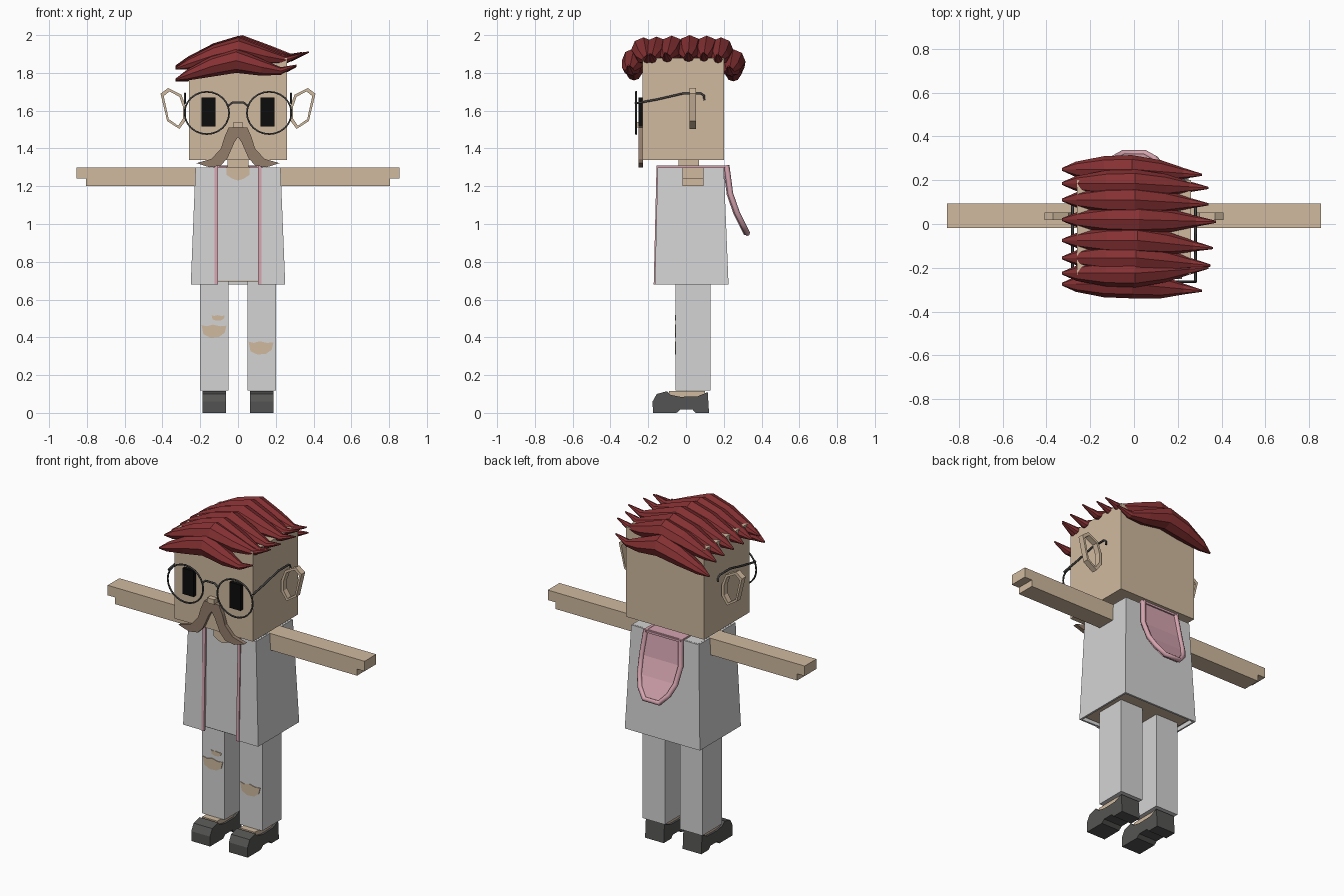
import bpy, bmesh, math

cube = bpy.data.objects.get("Cube")
if cube:
    bpy.data.objects.remove(cube, do_unlink=True)


def material(name, r, g, b):
    def lin(c):
        c /= 255
        return c / 12.92 if c < 0.04 else ((c + 0.055) / 1.055) ** 2.4
    m = bpy.data.materials.new(name)
    m.use_nodes = True
    col = (lin(r), lin(g), lin(b), 1)
    m.diffuse_color = col
    m.node_tree.nodes["Principled BSDF"].inputs["Base Color"].default_value = col
    return m


SKIN = material("skin", 208, 186, 159)
CLOTH = material("light grey cloth", 212, 212, 212)
PINK = material("pink lining", 213, 164, 176)
HAIR = material("dark red hair", 134, 49, 51)
BROWN = material("brown moustache", 146, 124, 106)
SHOE = material("charcoal shoe", 84, 84, 83)
METAL = material("dark metal", 66, 66, 66)
BLACK = material("black", 12, 12, 12)


def loft(name, rings, mat, caps=True, closed=True, loop=False, fix=True):
    """Skin a list of point rings with quads, with optional end caps."""
    bm = bmesh.new()
    vs = [[bm.verts.new(p) for p in ring] for ring in rings]
    n = len(vs[0])
    pairs = list(zip(vs, vs[1:])) + ([(vs[-1], vs[0])] if loop else [])
    for a, b in pairs:
        for i in range(n if closed else n - 1):
            j = (i + 1) % n
            bm.faces.new((a[i], a[j], b[j], b[i]))
    if caps:
        bm.faces.new(vs[0][::-1])
        bm.faces.new(vs[-1])
    if fix:
        bmesh.ops.recalc_face_normals(bm, faces=bm.faces[:])
    me = bpy.data.meshes.new(name)
    bm.to_mesh(me)
    bm.free()
    me.materials.append(mat)
    ob = bpy.data.objects.new(name, me)
    bpy.context.collection.objects.link(ob)
    return ob


def rect(x0, x1, y0, y1, z):
    return [(x0, y0, z), (x1, y0, z), (x1, y1, z), (x0, y1, z)]


def box(name, x0, x1, y0, y1, z0, z1, mat):
    return loft(name, [rect(x0, x1, y0, y1, z0), rect(x0, x1, y0, y1, z1)], mat)


def front_plate(name, pts, y0, y1, mat):
    return loft(name, [[(x, y, z) for x, z in pts] for y in (y0, y1)], mat)


def side_prism(name, pts, x0, x1, mat):
    return loft(name, [[(x, y, z) for y, z in pts] for x in (x0, x1)], mat)


def tube(name, pts, r, mat, cyclic=False):
    cu = bpy.data.curves.new(name, "CURVE")
    cu.dimensions = "3D"
    cu.bevel_depth = r
    cu.bevel_resolution = 1
    cu.use_fill_caps = True
    sp = cu.splines.new("POLY")
    sp.points.add(len(pts) - 1)
    for p, q in zip(sp.points, pts):
        p.co = (*q, 1)
    sp.use_cyclic_u = cyclic
    cu.materials.append(mat)
    ob = bpy.data.objects.new(name, cu)
    bpy.context.collection.objects.link(ob)
    return ob


def solidify(ob, t):
    mod = ob.modifiers.new("thickness", "SOLIDIFY")
    mod.thickness = t
    mod.offset = -1


# Head, neck, nose
box("head", -0.26, 0.26, -0.23, 0.20, 1.34, 1.88, SKIN)
box("neck", -0.055, 0.055, -0.04, 0.07, 1.28, 1.35, SKIN)
box("nose", -0.023, 0.023, -0.26, -0.225, 1.51, 1.54, SKIN)

# Shirt, open jacket, neckline
loft("shirt", [rect(-0.235, 0.235, -0.152, 0.21, 0.70),
               rect(-0.215, 0.215, -0.14, 0.19, 1.30)], CLOTH)
box("hips", -0.225, 0.225, -0.145, 0.20, 0.695, 0.72, SKIN)


def jacket_line(w, f, b, z):
    return [(x, y, z) for x, y in
            ((0.11, f), (w, f), (w, b), (-w, b), (-w, f), (-0.11, f))]


solidify(loft("jacket", [jacket_line(0.25, -0.165, 0.225, 0.68),
                         jacket_line(0.225, -0.15, 0.20, 1.30)],
              CLOTH, caps=False, closed=False, fix=False), 0.015)
front_plate("neckline", [(-0.06, 1.302), (-0.06, 1.26), (-0.03, 1.24), (0, 1.23),
                         (0.03, 1.24), (0.06, 1.26), (0.06, 1.302)],
            -0.148, -0.139, SKIN)

# Hood hanging on the back
hood = [(1.31, 0.215, 0.115), (1.16, 0.235, 0.13), (1.06, 0.27, 0.12),
        (1.0, 0.30, 0.095), (0.95, 0.325, 0.05)]
solidify(loft("hood", [[(-w, y, z), (w, y, z)] for z, y, w in hood],
              PINK, caps=False, closed=False), 0.02)
tube("hood_rim", [(-w, y, z) for z, y, w in hood] +
     [(w, y, z) for z, y, w in hood[::-1]], 0.015, PINK)
box("hood_collar", -0.115, 0.115, 0.09, 0.225, 1.295, 1.308, PINK)

# Parts that repeat on both sides
trim = [(-0.171, 0.68), (-0.156, 1.31), (0.23, 1.31), (0.23, 1.30),
        (-0.146, 1.30), (-0.161, 0.68)]
shoe = [(-0.175, 0), (-0.177, 0.06), (-0.155, 0.10), (-0.10, 0.115), (-0.08, 0.095),
        (-0.03, 0.085), (0.06, 0.087), (0.115, 0.11), (0.122, 0), (0.05, 0),
        (0.035, 0.018), (-0.03, 0.018), (-0.05, 0)]
moustache = [(0, 1.515), (0.05, 1.51), (0.072, 1.46), (0.09, 1.40), (0.14, 1.345),
             (0.22, 1.322), (0.15, 1.30), (0.09, 1.31), (0.055, 1.35),
             (0.02, 1.43), (0, 1.46)]
ear = [(0.41, 1.69), (0.37, 1.72), (0.30, 1.685), (0.275, 1.62), (0.275, 1.55),
       (0.31, 1.503), (0.375, 1.545)]
temple = [(-0.26, 1.64), (-0.15, 1.66), (-0.02, 1.69), (0.08, 1.69),
          (0.095, 1.68), (0.097, 1.655)]

for side, s in (("left", 1), ("right", -1)):
    box(side + "_arm", s * 0.21, s * 0.805, -0.018, 0.093, 1.20, 1.30, SKIN)
    box(side + "_hand", s * 0.80, s * 0.855, -0.018, 0.093, 1.24, 1.30, SKIN)
    box(side + "_leg", s * 0.05, s * 0.20, -0.055, 0.13, 0.118, 0.71, CLOTH)
    box(side + "_foot", s * 0.075, s * 0.175, -0.09, 0.10, 0.05, 0.117, SKIN)
    side_prism(side + "_shoe", shoe, s * 0.063, s * 0.187, SHOE)
    side_prism(side + "_trim", trim, s * 0.107, s * 0.125, PINK)
    box(side + "_eye", s * 0.12, s * 0.193, -0.252, -0.225, 1.515, 1.67, BLACK)
    front_plate(side + "_moustache", [(s * x, z) for x, z in moustache],
                -0.252, -0.228, BROWN)
    # Ear: a flat loop with an open middle
    inner = [(0.34 + (x - 0.34) * 0.76, 1.61 + (z - 1.61) * 0.84) for x, z in ear]
    loft(side + "_ear", [[(s * x, y, z) for x, z in o] for o, y in
                         ((ear, 0.018), (ear, 0.053), (inner, 0.053), (inner, 0.018))],
         SKIN, caps=False, loop=True)
    # Spectacles
    ring = [math.tau * i / 24 for i in range(24)]
    tube(side + "_lens_frame", [(s * 0.165 + 0.118 * math.cos(a), -0.264,
                                 1.588 + 0.112 * math.sin(a)) for a in ring],
         0.005, METAL, cyclic=True)
    tube(side + "_temple", [(s * 0.281, y, z) for y, z in temple], 0.006, METAL)

tube("spectacles_bridge", [(-0.052, -0.264, 1.625), (-0.03, -0.266, 1.643),
                           (0.03, -0.266, 1.643), (0.052, -0.264, 1.625)],
     0.006, METAL)


# Torn patches on the trousers
def tear(name, cx, cz, w, h):
    shape = [(-1, 0.9), (-0.6, 0.7), (-0.1, 0.95), (0.5, 0.7), (1, 0.8),
             (0.85, -0.3), (0.4, -0.9), (-0.3, -1), (-0.85, -0.5)]
    front_plate(name, [(cx + w * a, cz + h * b) for a, b in shape],
                -0.059, -0.052, SKIN)


tear("right_knee_tear", -0.127, 0.434, 0.066, 0.035)
tear("right_small_tear", -0.105, 0.503, 0.035, 0.015)
tear("left_knee_tear", 0.122, 0.345, 0.066, 0.036)

# Hair: swept tapering locks, each (root y, tip y, tip x, drop)
locks = [(-0.275, -0.305, 0.31, 0.07), (-0.225, -0.20, 0.34, 0.012),
         (-0.155, -0.19, 0.35, 0.008), (-0.075, -0.11, 0.36, 0.003),
         (0.02, 0.01, 0.375, 0), (0.11, 0.09, 0.34, 0.003),
         (0.185, 0.165, 0.34, 0.012), (0.25, 0.225, 0.31, 0.075)]
# Along the lock: fraction of length, centre height, half height, half width
profile = [(0, 1.835, 0.005, 0.006), (0.1, 1.86, 0.03, 0.035),
           (0.3, 1.905, 0.055, 0.06), (0.5, 1.935, 0.065, 0.065),
           (0.71, 1.9, 0.045, 0.052), (0.87, 1.88, 0.02, 0.025),
           (1, 1.91, 0.004, 0.005)]
for k, (y, tip, end, drop) in enumerate(locks):
    rings = []
    for t, z, h, w in profile:
        cx = -0.33 + t * (end + 0.33)
        cy = y + (tip - y) * max(0, t - 0.5) * 2
        rings.append([(cx, cy + w * math.cos(a), z - drop + h * math.sin(a))
                      for a in (math.tau * i / 8 for i in range(8))])
    loft("hair_lock_%d" % (k + 1), rings, HAIR)
